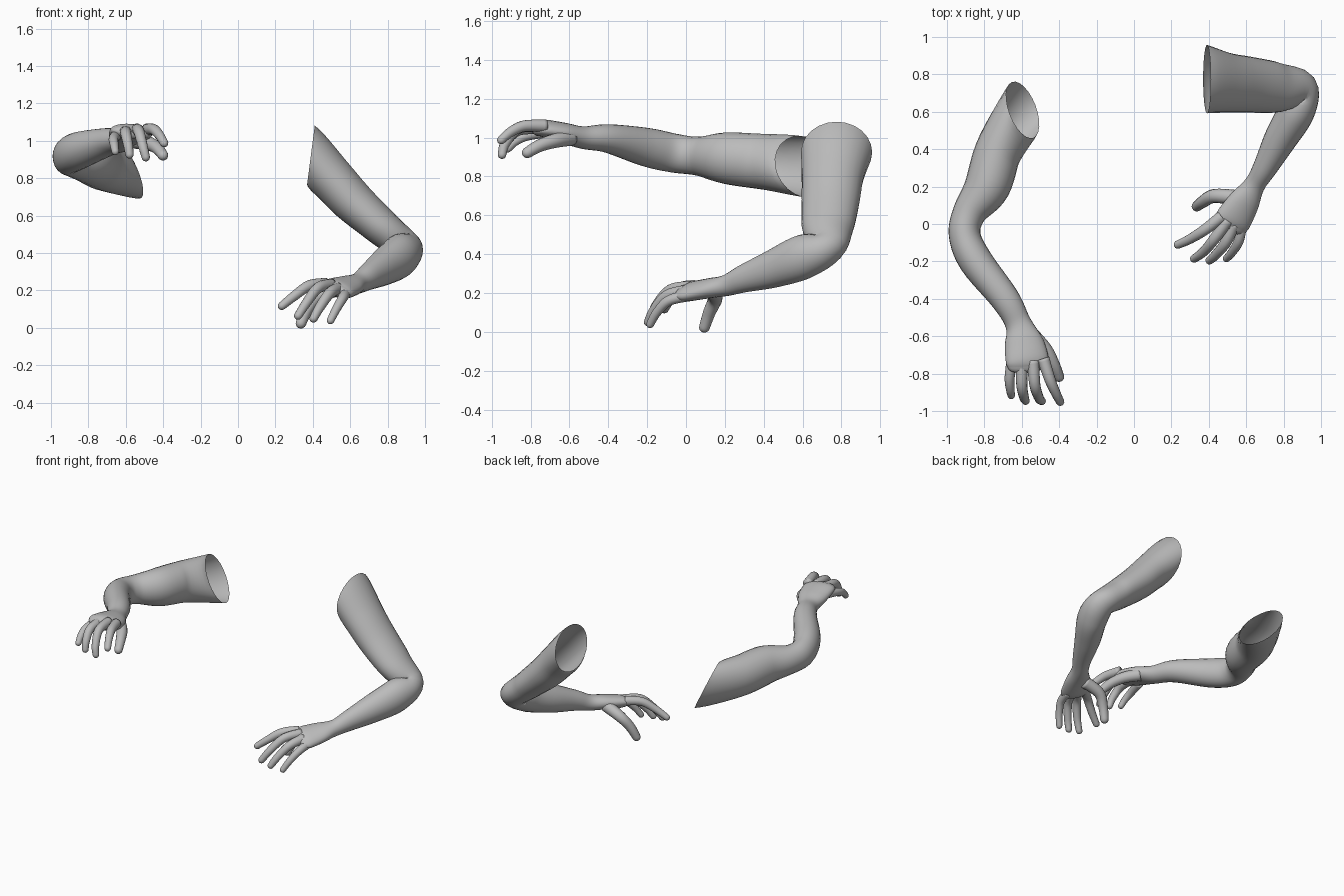
import bpy, bmesh, math
from mathutils import Vector

skin = bpy.data.materials.new("plain_grey")
skin.diffuse_color = (0.5, 0.5, 0.5, 1)


def catmull(a, b, c, d, t):
    return [0.5 * (2 * q + (r - p) * t + (2 * p - 5 * q + 4 * r - s) * t * t
                   + (3 * q - p - 3 * r + s) * t ** 3) for p, q, r, s in zip(a, b, c, d)]


def sweep(name, stations, start=None, steps=6, sides=24):
    """Skin elliptical rings (x, y, z, half width, half height, roll); rounded far end.
    With a start direction the near end stays open and is cut square to it."""
    pts = [stations[0]] + stations + [stations[-1]]
    rows = [catmull(*pts[i:i + 4], k / steps)
            for i in range(len(stations) - 1) for k in range(steps)] + [list(stations[-1])]
    pos = [Vector(r[:3]) for r in rows]
    rings = []
    for i, r in enumerate(rows):
        t = (pos[min(i + 1, len(pos) - 1)] - pos[max(i - 1, 0)]).normalized()
        if start:
            t = t.lerp(Vector(start).normalized(), max(0, 1 - i / (1.5 * steps))).normalized()
        rings.append((pos[i], t, r[3], r[4], r[5]))
    # rounded tip
    p, t, w, h, roll = rings[-1]
    for k in (1, 2, 3, 3.7):
        a = k * math.pi / 8
        rings.append((p + t * h * math.sin(a), t, w * math.cos(a), h * math.cos(a), roll))
    bm = bmesh.new()
    loops = []
    for p, t, w, h, roll in rings:
        side = t.cross(Vector((0, 0, 1))).normalized()
        up = side.cross(t)
        side, up = (side * math.cos(roll) + up * math.sin(roll),
                    up * math.cos(roll) - side * math.sin(roll))
        loops.append([bm.verts.new(p + side * w * math.cos(a) + up * h * math.sin(a))
                      for a in (2 * math.pi * j / sides for j in range(sides))])
    for a, b in zip(loops, loops[1:]):
        for j in range(sides):
            k = (j + 1) % sides
            bm.faces.new((a[j], a[k], b[k], b[j]))
    bm.faces.new(loops[-1])
    if not start:
        bm.faces.new(loops[0][::-1])
    bmesh.ops.recalc_face_normals(bm, faces=bm.faces)
    me = bpy.data.meshes.new(name)
    bm.to_mesh(me)
    bm.free()
    me.materials.append(skin)
    for f in me.polygons:
        f.use_smooth = True
    bpy.context.collection.objects.link(bpy.data.objects.new(name, me))


def digit(name, joints, r):
    """Finger that thins towards its tip."""
    n = len(joints) - 1
    tip = Vector(joints[-1]) - (Vector(joints[-1]) - Vector(joints[-2])).normalized() * r * 0.4
    path = joints[:-1] + [tuple(tip)]
    sweep(name, [(*p, r * (1 - 0.33 * i / n), r * (1 - 0.33 * i / n), 0)
                 for i, p in enumerate(path)], steps=5, sides=14)


# raised arm: shoulder, elbow, forearm, wrist, palm
sweep("raised_arm", [
    (-0.595, 0.61, 0.85, 0.16, 0.175, 0),
    (-0.72, 0.40, 0.875, 0.13, 0.145, 0),
    (-0.785, 0.20, 0.895, 0.122, 0.132, 0),
    (-0.88, 0.06, 0.905, 0.09, 0.10, 0),
    (-0.905, -0.06, 0.92, 0.085, 0.10, 0),
    (-0.845, -0.20, 0.95, 0.09, 0.10, 0),
    (-0.69, -0.40, 0.995, 0.078, 0.074, 0),
    (-0.62, -0.53, 1.0, 0.07, 0.058, 0),
    (-0.59, -0.63, 1.025, 0.103, 0.052, 0.05),
    (-0.572, -0.72, 1.045, 0.115, 0.046, 0.1),
    (-0.567, -0.76, 1.045, 0.108, 0.036, 0.1),
], start=(-0.86, -0.33, -0.42))
digit("raised_little_finger", [(-0.65, -0.72, 1.03), (-0.665, -0.82, 1.01),
                               (-0.662, -0.88, 0.98), (-0.655, -0.925, 0.935)], 0.03)
digit("raised_ring_finger", [(-0.60, -0.73, 1.05), (-0.60, -0.86, 1.04),
                             (-0.588, -0.925, 0.98), (-0.578, -0.95, 0.915)], 0.033)
digit("raised_middle_finger", [(-0.54, -0.73, 1.06), (-0.53, -0.86, 1.05),
                               (-0.508, -0.93, 0.97), (-0.49, -0.95, 0.90)], 0.033)
digit("raised_index_finger", [(-0.485, -0.72, 1.06), (-0.45, -0.83, 1.06),
                              (-0.42, -0.90, 1.03), (-0.39, -0.96, 0.98)], 0.033)
digit("raised_thumb", [(-0.55, -0.59, 1.0), (-0.475, -0.67, 0.985),
                       (-0.43, -0.75, 0.96), (-0.395, -0.83, 0.915)], 0.042)

# lowered arm: shoulder, elbow, forearm, wrist, palm
sweep("lowered_arm", [
    (0.39, 0.775, 0.925, 0.183, 0.158, 0),
    (0.50, 0.755, 0.80, 0.16, 0.125, 0),
    (0.61, 0.745, 0.68, 0.15, 0.115, 0),
    (0.76, 0.73, 0.545, 0.135, 0.10, 0),
    (0.885, 0.72, 0.435, 0.10, 0.09, 0),
    (0.865, 0.60, 0.385, 0.10, 0.115, 0),
    (0.78, 0.45, 0.325, 0.087, 0.098, 0),
    (0.70, 0.30, 0.275, 0.065, 0.072, 0),
    (0.645, 0.21, 0.24, 0.057, 0.055, 0.1),
    (0.59, 0.12, 0.225, 0.085, 0.05, 0.25),
    (0.535, 0.03, 0.21, 0.10, 0.046, 0.3),
    (0.515, -0.005, 0.205, 0.095, 0.036, 0.3),
], start=(1, 0.0, -0.13))
digit("lowered_index_finger", [(0.47, 0.04, 0.235), (0.38, -0.03, 0.225),
                               (0.30, -0.08, 0.17), (0.225, -0.115, 0.11)], 0.033)
digit("lowered_middle_finger", [(0.50, 0.02, 0.23), (0.43, -0.08, 0.215),
                                (0.37, -0.15, 0.14), (0.315, -0.19, 0.055)], 0.033)
digit("lowered_ring_finger", [(0.535, 0.0, 0.21), (0.49, -0.10, 0.185),
                              (0.437, -0.165, 0.11), (0.398, -0.20, 0.04)], 0.033)
digit("lowered_little_finger", [(0.575, 0.0, 0.185), (0.56, -0.09, 0.16),
                                (0.525, -0.15, 0.10), (0.49, -0.19, 0.03)], 0.03)
digit("lowered_thumb", [(0.55, 0.14, 0.215), (0.43, 0.15, 0.17),
                        (0.37, 0.12, 0.10), (0.33, 0.09, 0.01)], 0.042)
